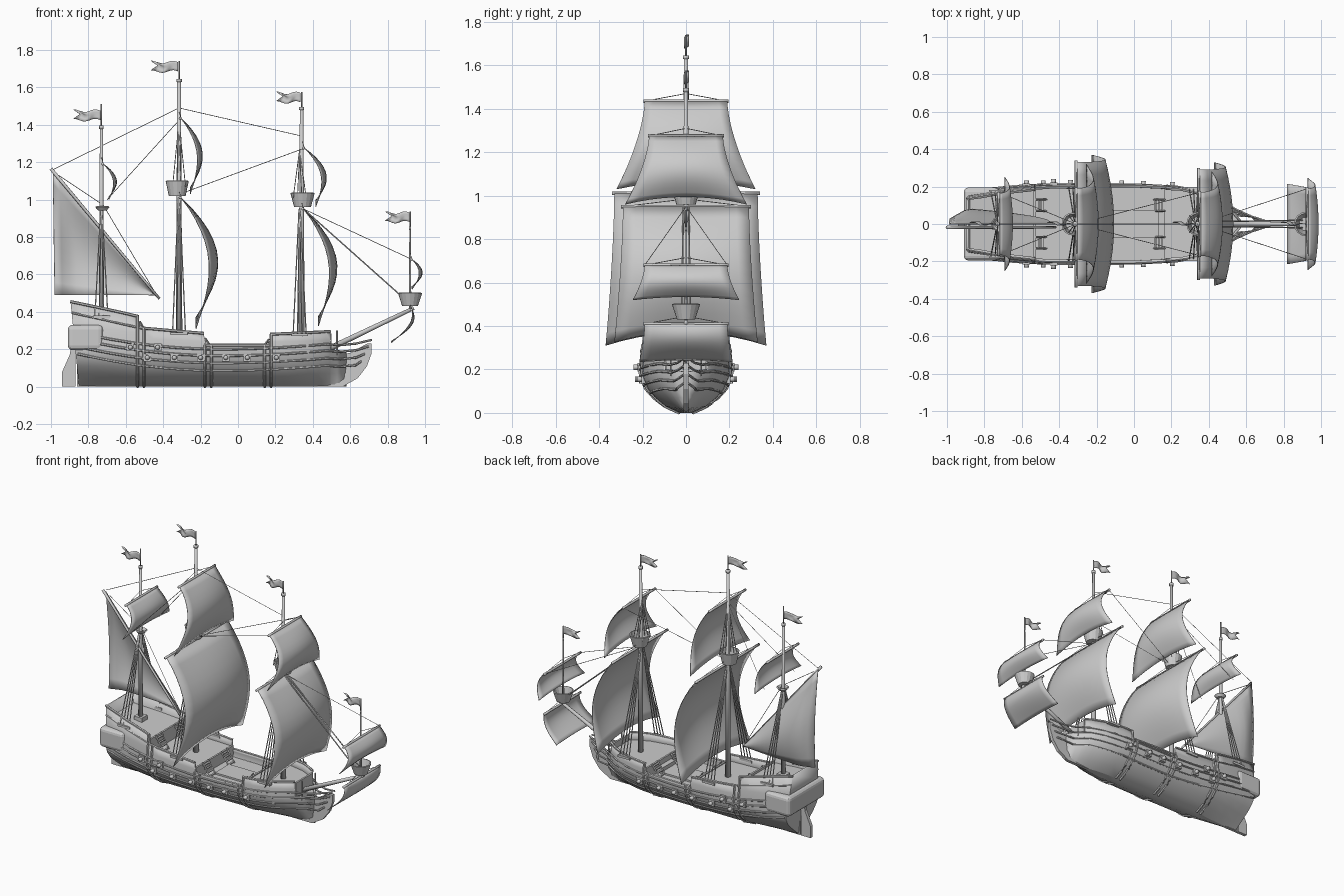
import bpy, bmesh, math
from mathutils import Vector

cube = bpy.data.objects.get("Cube")
if cube:
    bpy.data.objects.remove(cube, do_unlink=True)

mat = bpy.data.materials.new("plain grey")
mat.use_nodes = True
GREY = (0.6, 0.6, 0.6, 1)
mat.diffuse_color = GREY
mat.node_tree.nodes["Principled BSDF"].inputs["Base Color"].default_value = GREY


# ---------- helpers ----------
def add(name, verts, faces, thick=0, offset=0, smooth=False):
    bm = bmesh.new()
    vs = [bm.verts.new(v) for v in verts]
    for f in faces:
        bm.faces.new([vs[i] for i in f])
    bmesh.ops.recalc_face_normals(bm, faces=bm.faces)
    me = bpy.data.meshes.new(name)
    bm.to_mesh(me)
    bm.free()
    me.materials.append(mat)
    for p in me.polygons:
        p.use_smooth = smooth
    ob = bpy.data.objects.new(name, me)
    bpy.context.collection.objects.link(ob)
    if thick:
        m = ob.modifiers.new("thickness", "SOLIDIFY")
        m.thickness, m.offset = thick, offset
    return ob


def grid(name, fn, nu, nv, thick=0.004, smooth=True):
    verts = [fn(i / nu, j / nv) for j in range(nv + 1) for i in range(nu + 1)]
    w = nu + 1
    faces = [(j * w + i, j * w + i + 1, (j + 1) * w + i + 1, (j + 1) * w + i)
             for j in range(nv) for i in range(nu)]
    return add(name, verts, faces, thick, 0, smooth)


def box(name, lo, hi, bevel=0):
    verts = [(x, y, z) for x in (lo[0], hi[0]) for y in (lo[1], hi[1]) for z in (lo[2], hi[2])]
    ob = add(name, verts, [(0, 1, 3, 2), (4, 5, 7, 6), (0, 1, 5, 4), (2, 3, 7, 6), (0, 2, 6, 4), (1, 3, 7, 5)])
    if bevel:
        m = ob.modifiers.new("bevel", "BEVEL")
        m.width, m.segments = bevel, 3
    return ob


def tube(name, pts, r0, r1=None, sides=8):
    r1 = r0 if r1 is None else r1
    pts = [Vector(p) for p in pts]
    n, verts, faces = len(pts), [], []
    for i, p in enumerate(pts):
        d = (pts[min(i + 1, n - 1)] - pts[max(i - 1, 0)]).normalized()
        a = d.cross(Vector((0, 1, 0)) if abs(d.y) < 0.8 else Vector((0, 0, 1))).normalized()
        b = d.cross(a)
        r = r0 + (r1 - r0) * i / (n - 1)
        for k in range(sides):
            t = math.tau * k / sides
            verts.append(p + (a * math.cos(t) + b * math.sin(t)) * r)
    for i in range(n - 1):
        for k in range(sides):
            q = (k + 1) % sides
            faces.append((i * sides + k, i * sides + q, (i + 1) * sides + q, (i + 1) * sides + k))
    faces += [tuple(range(sides)), tuple(range((n - 1) * sides, n * sides))]
    return add(name, verts, faces, smooth=sides > 6)


def plate(name, outline, t):
    n = len(outline)
    verts = [(x, s * t / 2, z) for s in (-1, 1) for x, z in outline]
    faces = [tuple(range(n)), tuple(range(n, 2 * n))]
    faces += [(i, (i + 1) % n, n + (i + 1) % n, n + i) for i in range(n)]
    return add(name, verts, faces)


def interp(table, x):
    for (a, fa), (b, fb) in zip(table, table[1:]):
        if x <= b:
            return fa + (fb - fa) * max(0, x - a) / (b - a)
    return table[-1][1]


# ---------- hull ----------
BEAM = [(-.86, .172), (-.7, .198), (-.45, .212), (0, .21), (.25, .198), (.38, .17), (.47, .125), (.53, .07), (.58, .012)]
SECTION = [(0, .14), (.03, .46), (.07, .7), (.11, .87), (.16, .98), (.2, 1), (.3, .95), (.46, .88)]
TOP = [(-.86, .455), (-.531, .375), (-.529, .315), (-.181, .285), (-.179, .222), (.169, .222),
       (.171, .28), (.494, .295), (.496, .2), (.58, .19)]


def hull_pt(x, z, s, out=0.0):
    fine = 1 + max(0, (-.5 - x) * 2.5, (x - .3) * 4)
    y = interp(BEAM, x) * interp(SECTION, z) ** fine + out
    rake = max(0, (-.6 - x) / .26)
    return (x - .1 * (z - .1) * rake, s * y, z)


stations = sorted({p[0] for p in BEAM + TOP} | {-.8, -.6, -.3, .1, .32, .43})
levels = [p[0] for p in SECTION[:6]]
verts, faces = [], []
for x in stations:
    top = interp(TOP, x)
    zs = levels[:-1] + [min(.2, top - .01), (.2 + top) / 2 if top > .21 else top - .005, top]
    verts += [hull_pt(x, z, -1) for z in reversed(zs)] + [hull_pt(x, z, 1) for z in zs]
ring = 2 * (len(levels) + 2)
for i in range(len(stations) - 1):
    for k in range(ring - 1):
        a = i * ring + k
        faces.append((a, a + 1, a + ring + 1, a + ring))
faces.append(tuple(range(ring)))
hull = add("hull", verts, faces, .012, -1, True)


def deck(name, xa, xb, za, zb):
    grid(name, lambda u, v: (xa + (xb - xa) * u,
         (2 * v - 1) * (abs(hull_pt(xa + (xb - xa) * u, za + (zb - za) * u, 1)[1]) - .005),
         za + (zb - za) * u), 8, 2, .008, False)


def bulkhead(name, x, z0, z1):
    w = hull_pt(x, z1, 1)[1] - .004
    box(name, (x - .006, -w, z0), (x + .006, w, z1))


deck("poop_deck", -.88, -.53, .37, .325)
deck("quarter_deck", -.53, -.18, .25, .24)
deck("waist_deck", -.18, .17, .17, .17)
deck("forecastle_deck", .17, .495, .235, .24)
deck("beak_deck", .49, .575, .18, .18)
for nm, x, z0, z1 in (("poop", -.53, .24, .345), ("quarter", -.18, .165, .25),
                      ("forecastle_aft", .17, .165, .245), ("forecastle_front", .493, .16, .285)):
    bulkhead(nm + "_bulkhead", x, z0, z1)

# Wales run along the hull and sweep into the beakhead
for s in (-1, 1):
    for n, zb in enumerate((.2, .165, .125, .085)):
        def zw(x):
            return zb + (.09 * ((x + .1) / .75) ** 2 if x < -.1 else .03 * ((x + .1) / .6) ** 2)
        pts = [hull_pt(x, zw(x), s, .002) for x in [-.85 + .09 * k for k in range(15)] + [.47]]
        tip = .715 - (.2 - zb) * .5
        pts += [(.55, s * (.075 - .01 * n), zb + .022), (.63, s * .04, zb + .03), (tip, s * .012, zb + .05)]
        tube("wale", pts, .007, .006, 6)
    # Cap rails on each level of the bulwark
    for a, b in ((-.86, -.532), (-.528, -.182), (-.178, .168), (.172, .493)):
        xs = [a + (b - a) * k / 6 for k in range(7)]
        tube("cap_rail", [hull_pt(x, interp(TOP, x), s) for x in xs], .008, sides=6)
    tube("poop_moulding", [hull_pt(x, interp(TOP, x) - .06, s) for x in (-.86, -.7, -.532)], .006, sides=6)
    # Paired vertical ribs
    for c in (-.52, -.16, .16):
        for x in (c - .017, c + .017):
            top = interp(TOP, x)
            tube("rib", [hull_pt(x, top * k / 10, s, .002) for k in range(11)], .008, sides=6)
    # Gun ports with muzzles
    for x, z in ((-.575, .21), (-.43, .21), (-.485, .155), (-.34, .155), (-.2, .155), (-.065, .155), (.05, .155), (.205, .155)):
        y = hull_pt(x, z, 1)[1]
        box("gun_port", (x - .02, min(s * (y - .01), s * (y + .012)), z - .02),
            (x + .02, max(s * (y - .01), s * (y + .012)), z + .02))
        tube("gun_muzzle", [(x, s * y, z), (x, s * (y + .03), z)], .011, .013)
    # Stairs between the decks
    for x, zl, zh, d in ((-.525, .245, .34, 1), (-.175, .17, .25, 1), (.165, .17, .245, -1)):
        for y in (.07, .13):
            tube("stair_side", [(x, s * y, zh + .01), (x + d * .06, s * y, zl)], .005, sides=4)
        for k in range(4):
            xx, z = x + d * .015 * (k + .5), zh - (zh - zl) * (k + .5) / 4
            box("stair_tread", (xx - .006, s * .1 - .03, z - .003), (xx + .006, s * .1 + .03, z + .003))
    tube("beak_post", [(.53, s * .07, .17), (.53, s * .07, .3)], .005, sides=6)

box("hatch", (-.12, -.075, .165), (.13, .075, .185))
box("hatch_cover", (.13, -.075, .165), (.2, .075, .21))
box("stern_gallery", (-.91, -.195, .195), (-.72, .195, .33), .025)
plate("beakhead", [(.4, 0), (.56, 0), (.64, .045), (.69, .11), (.715, .18), (.715, .23), (.69, .23), (.6, .18), (.45, .16)], .022)
plate("rudder", [(-.94, 0), (-.94, .08), (-.9, .17), (-.895, .2), (-.868, .2), (-.868, 0)], .022)
plate("keel", [(-.862, 0), (-.862, .16), (-.8, .12), (-.76, 0)], .02)


# ---------- masts, tops and flags ----------
def top_basket(x, z0, z1, r0, r1):
    n = 16
    vs = [(x + r * math.cos(math.tau * k / n), r * math.sin(math.tau * k / n), z)
          for r, z in ((r0, z0), (r1, z1)) for k in range(n)]
    fs = [(k, (k + 1) % n, n + (k + 1) % n, n + k) for k in range(n)] + [tuple(range(n))]
    add("top_basket", vs, fs, .008, -1)


def flag(x, z, length):
    def fn(u, v):
        notch = .035 * u * (1 - abs(2 * v - 1))
        return (x - length * u + notch, .015 * u * math.sin(u * 9), z + .05 * (v - .5) + .007 * math.sin(u * 8))
    grid("flag", fn, 12, 4, .003)


def mast(x, z0, z1, z2, r):
    tube("mast", [(x, 0, z0), (x, 0, z1)], r, r * .55, 12)
    tube("flag_pole", [(x, 0, z1), (x, 0, z2)], .004)
    tube("mast_cap", [(x, 0, z1 - .012), (x, 0, z1 + .005)], r * .8, sides=10)


mast(-.73, .33, 1.39, 1.51, .015)
mast(-.315, .17, 1.64, 1.74, .018)
mast(.34, .2, 1.49, 1.575, .017)
mast(.92, .41, .85, .935, .007)
tube("bowsprit", [(.46, 0, .19), (.94, 0, .42)], .016, .01, 10)
for x, z, l in ((-.735, 1.45, .145), (-.32, 1.71, .145), (.335, 1.545, .13), (.917, .905, .13)):
    flag(x, z, l)
top_basket(-.325, 1.02, 1.1, .045, .062)
top_basket(.345, .96, 1.035, .045, .065)
top_basket(.92, .43, .5, .042, .065)
top_basket(-.725, .95, .965, .02, .032)
box("mizzen_step", (-.76, -.03, .34), (-.7, .03, .38))

# Shrouds below and above each top
for x, z0, zt, w, zu in ((-.73, .38, .95, .17, None), (-.315, .29, 1.01, .2, 1.42), (.33, .285, .95, .185, 1.27)):
    for s in (-1, 1):
        box("shroud_channel", (x - .045, s * w - .012, z0 - .015), (x + .045, s * w + .012, z0))
        for k in range(4):
            d = (k - 1.5) * .023
            tube("shroud", [(x + d, s * w, z0), (x + d * .1, s * .012, zt)], .0035, sides=5)
            if zu:
                tube("upper_shroud", [(x + d, s * .045, zt + .06), (x, 0, zu)], .0025, sides=5)


# ---------- sails ----------
def square_sail(name, x, zt, zb, wt, wb, bulge, drift, arch):
    def fn(u, v):
        a = 2 * u - 1
        w = wt + (wb - wt) * v ** 1.6
        belly = bulge * math.sin(math.pi * v ** .9) * (.7 + .3 * (1 - a * a))
        return (x + drift * v + belly, a * w, zt + (zb - zt) * v + arch * (1 - a * a) * v ** 2)
    grid(name, fn, 10, 12)
    pts = [(x - .004, wt * 1.03 * k / 4, zt) for k in range(-4, 5)]
    tube(name + "_yard", pts, .008, sides=8)
    for s in (-1, 1):
        tube("yard_lift", [(x, s * wt, zt), (x - .01, 0, zt + .035)], .0018, sides=4)


square_sail("main_course", -.305, 1.01, .31, .33, .37, .158, .08, .06)
square_sail("main_topsail", -.305, 1.435, 1.03, .19, .32, .09, .05, .035)
square_sail("fore_course", .35, .95, .325, .29, .33, .14, .08, .05)
square_sail("fore_topsail", .355, 1.275, .96, .17, .28, .088, .06, .035)
square_sail("mizzen_topsail", -.72, 1.19, 1.0, .165, .25, .056, .03, .015)
square_sail("sprit_topsail", .93, .68, .52, .19, .245, .055, .0, .015)
square_sail("spritsail", .93, .41, .235, .19, .215, .05, -.11, .008)


# Lateen sail on its slanted yard
def lateen(u, v):
    hx, hz = -.99 + .56 * v, 1.15 - .67 * v
    fx, fz = -.98 + .55 * v, .49
    y = .09 * math.sin(math.pi * min(1, u * .8)) * (1 - v) ** .5 * min(1, .3 + v * 4)
    return (hx + (fx - hx) * u, y, hz + (fz - hz) * u)


grid("lateen_sail", lateen, 10, 14)
tube("lateen_yard", [(-1 + .58 * k / 6, -.018, 1.165 - .695 * k / 6) for k in range(7)], .009, .007)

# ---------- running rigging ----------
lines = [((-.315, 0, 1.49), (-.99, 0, 1.16)), ((-.315, 0, 1.49), (.34, 0, 1.34)),
         ((-.72, 0, .97), (-.43, 0, .48)), ((-.96, 0, 1.13), (-.72, 0, .97))]
for s in (-1, 1):
    lines += [((.355, s * .17, 1.275), (-.31, 0, 1.03)), ((-.31, 0, 1.43), (-.7, s * .16, 1.0)),
              ((.93, s * .19, .68), (.35, 0, .95))]
for a, b in lines:
    tube("rigging_line", [a, b], .0018, sides=4)
for s in (-1, 1):
    tube("fore_stay", [(.35, s * .012, .95), (.9, s * .02, .46)], .004, sides=5)

# Keep sharp edges crisp on the hull
bpy.context.view_layer.objects.active = hull
hull.select_set(True)
bpy.ops.object.shade_smooth_by_angle(angle=math.radians(25))
hull.select_set(False)
